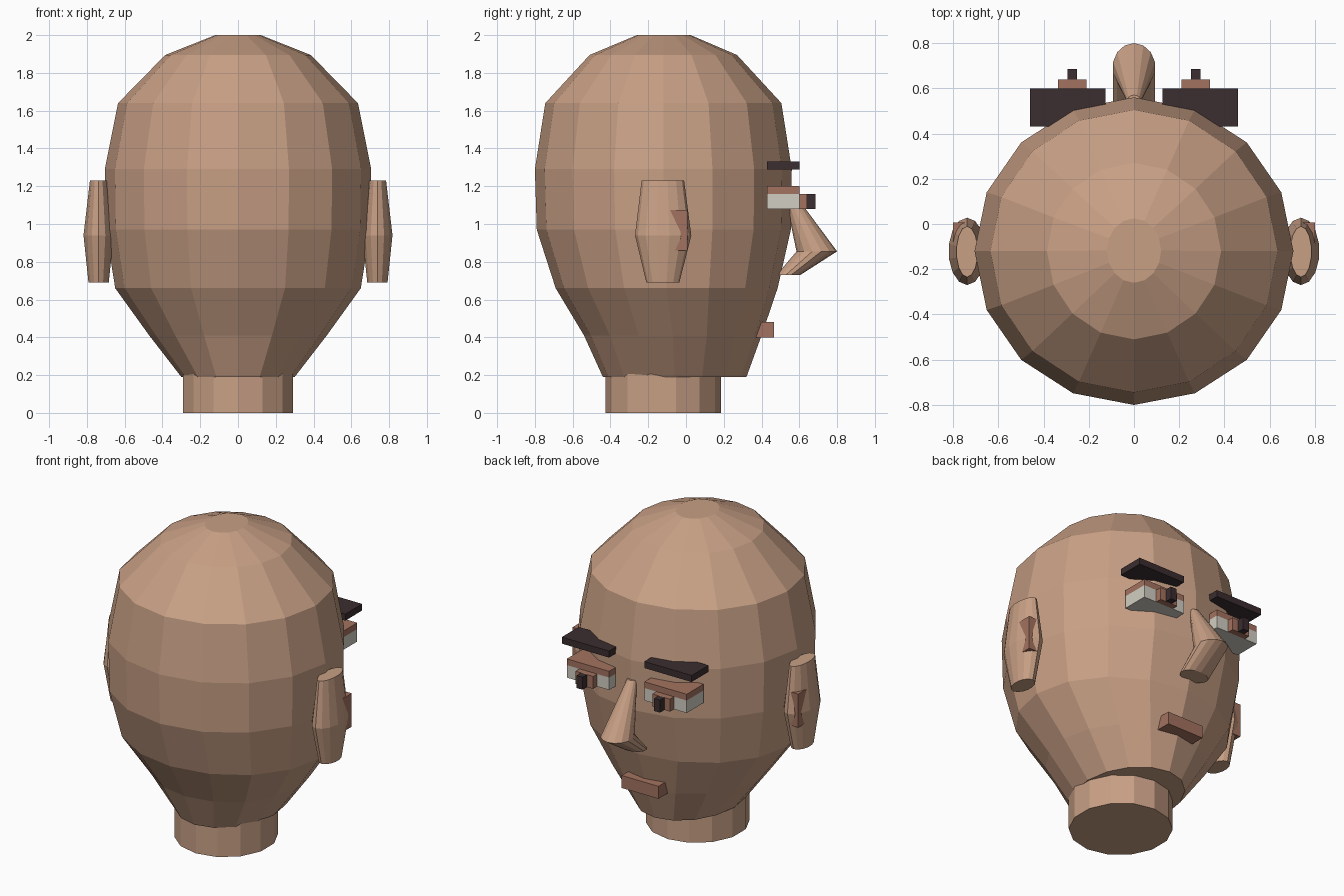
import bpy, bmesh, math

if "Cube" in bpy.data.objects:
    bpy.data.objects.remove(bpy.data.objects["Cube"])


def material(name, rgb):
    m = bpy.data.materials.new(name)
    m.diffuse_color = (*rgb, 1.0)
    m.use_nodes = True
    m.node_tree.nodes["Principled BSDF"].inputs["Base Color"].default_value = m.diffuse_color
    return m


SKIN = material("skin", (0.58, 0.35, 0.235))
ROSE = material("rosy brown", (0.37, 0.17, 0.115))
DARK = material("dark hair brown", (0.043, 0.026, 0.029))
WHITE = material("eye white", (0.64, 0.62, 0.54))


def finish(bm, name, mat):
    bmesh.ops.recalc_face_normals(bm, faces=bm.faces)
    me = bpy.data.meshes.new(name)
    bm.to_mesh(me)
    bm.free()
    me.materials.append(mat)
    ob = bpy.data.objects.new(name, me)
    bpy.context.collection.objects.link(ob)
    return ob


def loft(name, rings, sides, mat, cx=0.0, phase=0.0):
    """Stack of horizontal ellipses: (z, x radius, back y, front y)."""
    bm = bmesh.new()
    loops = []
    for z, rx, y0, y1 in rings:
        cy, ry = (y0 + y1) / 2, (y1 - y0) / 2
        loops.append([bm.verts.new((cx + rx * math.sin(a), cy + ry * math.cos(a), z))
                      for a in (phase + 2 * math.pi * i / sides for i in range(sides))])
    for lo, hi in zip(loops, loops[1:]):
        for i in range(sides):
            j = (i + 1) % sides
            bm.faces.new((lo[i], lo[j], hi[j], hi[i]))
    bm.faces.new(loops[0])
    bm.faces.new(loops[-1])
    return finish(bm, name, mat)


def box(name, x, y, z, mat):
    """Box from (low, high) pairs on each axis."""
    bm = bmesh.new()
    bmesh.ops.create_cube(bm, size=1)
    for v in bm.verts:
        v.co = [(r[0] + r[1]) / 2 + c * abs(r[1] - r[0]) for r, c in zip((x, y, z), v.co)]
    return finish(bm, name, mat)


# Head: wide skull narrowing to the jaw
loft("head", [
    (0.19, 0.30, -0.44, 0.32),
    (0.41, 0.47, -0.54, 0.40),
    (0.66, 0.65, -0.69, 0.485),
    (0.97, 0.70, -0.79, 0.555),
    (1.29, 0.705, -0.80, 0.56),
    (1.64, 0.635, -0.745, 0.505),
    (1.895, 0.385, -0.51, 0.27),
    (2.0, 0.12, -0.26, 0.025)], 16, SKIN)

# Neck
loft("neck", [(0.0, 0.30, -0.425, 0.185), (0.215, 0.30, -0.425, 0.185)], 14, SKIN)

# Nose: narrow bridge, projecting tip, base tucked back
loft("nose", [
    (0.73, 0.095, 0.48, 0.605),
    (0.855, 0.095, 0.585, 0.80),
    (1.165, 0.03, 0.52, 0.57)], 14, SKIN)

# Mouth
box("mouth", (-0.13, 0.13), (0.34, 0.465), (0.40, 0.48), ROSE)

# Paired parts
for s, side in ((1, "right"), (-1, "left")):
    loft("ear_" + side, [
        (0.69, 0.055, -0.21, -0.035),
        (0.94, 0.082, -0.27, 0.028),
        (1.23, 0.047, -0.235, -0.01)], 14, SKIN, cx=s * 0.738)
    box("inner_ear_" + side, (s * 0.745, s * 0.80), (-0.10, 0.007), (0.86, 1.075), ROSE)
    box("brow_" + side, (s * 0.125, s * 0.46), (0.43, 0.60), (1.288, 1.33), DARK)
    box("eyelid_" + side, (s * 0.125, s * 0.425), (0.43, 0.60), (1.16, 1.20), ROSE)
    box("eyeball_" + side, (s * 0.125, s * 0.425), (0.43, 0.60), (1.08, 1.16), WHITE)
    box("iris_" + side, (s * 0.21, s * 0.335), (0.60, 0.64), (1.08, 1.16), ROSE)
    box("pupil_" + side, (s * 0.253, s * 0.295), (0.64, 0.685), (1.08, 1.16), DARK)
